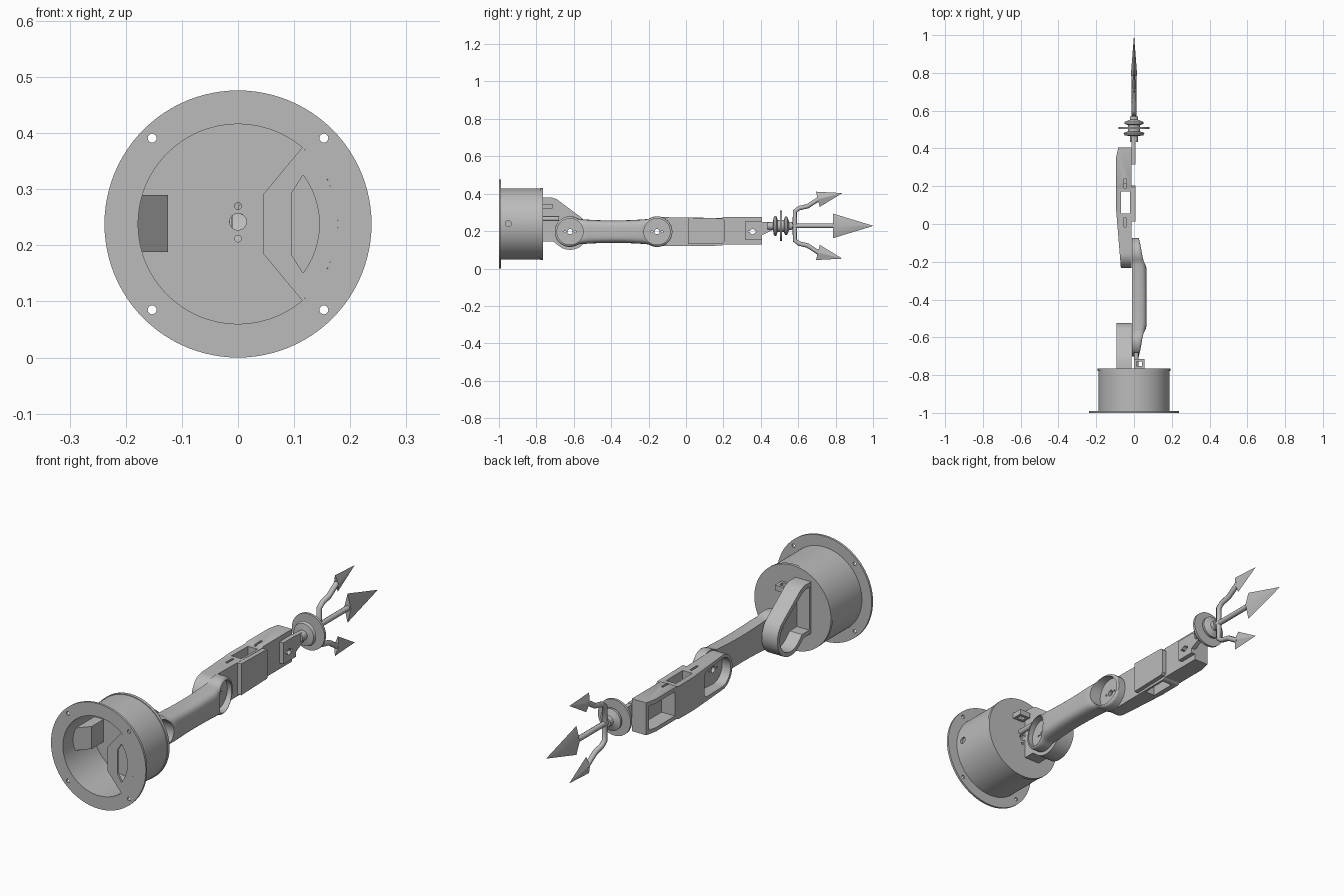
import bpy, bmesh
from math import sin, cos, pi, radians, sqrt
from mathutils import Vector

cube = bpy.data.objects.get("Cube")
if cube:
    bpy.data.objects.remove(cube, do_unlink=True)

grey = bpy.data.materials.new("plain grey")
grey.use_nodes = True
grey.diffuse_color = (0.5, 0.5, 0.5, 1)
grey.node_tree.nodes["Principled BSDF"].inputs["Base Color"].default_value = (0.5, 0.5, 0.5, 1)


def loft(name, rings):
    """Skin equal-sized rings of points and cap both ends."""
    bm = bmesh.new()
    rows = [[bm.verts.new(p) for p in ring] for ring in rings]
    n = len(rows[0])
    for a, b in zip(rows, rows[1:]):
        for i in range(n):
            j = (i + 1) % n
            bm.faces.new((a[i], a[j], b[j], b[i]))
    bm.faces.new(rows[0])
    bm.faces.new(rows[-1])
    bmesh.ops.recalc_face_normals(bm, faces=bm.faces)
    mesh = bpy.data.meshes.new(name)
    bm.to_mesh(mesh)
    bm.free()
    mesh.materials.append(grey)
    obj = bpy.data.objects.new(name, mesh)
    bpy.context.collection.objects.link(obj)
    return obj


def place(axis, t, p):
    return {"x": (t, p[0], p[1]), "y": (p[0], t, p[1]), "z": (p[0], p[1], t)}[axis]


def prism(name, axis, lo, hi, pts):
    return loft(name, [[place(axis, t, p) for p in pts] for t in (lo, hi)])


def box(name, x, y, z):
    return prism(name, "x", *x, [(y[0], z[0]), (y[1], z[0]), (y[1], z[1]), (y[0], z[1])])


def arc(cx, cy, r, start, end, n=24):
    angles = [radians(start + (end - start) * i / n) for i in range(n + 1)]
    return [(cx + r * cos(a), cy + r * sin(a)) for a in angles]


def lathe(name, axis, cx, cy, profile, n=32):
    return loft(name, [[place(axis, t, p) for p in arc(cx, cy, r, 0, 360, n)[:-1]]
                       for t, r in profile])


def cylinder(name, axis, cx, cy, r, lo, hi, n=32):
    return lathe(name, axis, cx, cy, [(lo, r), (hi, r)], n)


def cut(cutter, *targets):
    for obj in targets:
        mod = obj.modifiers.new("cut", "BOOLEAN")
        mod.operation, mod.solver, mod.object = "DIFFERENCE", "EXACT", cutter
        bpy.context.view_layer.objects.active = obj
        bpy.ops.object.modifier_apply(modifier=mod.name)
    bpy.data.objects.remove(cutter, do_unlink=True)


# Base: flanged cup, open at the front, closed by the lid
BZ = 0.238
base = lathe("base_cup", "y", 0, BZ, [
    (-0.785, 0.178), (-1, 0.178), (-1, 0.238), (-0.99, 0.238), (-0.99, 0.189),
    (-0.778, 0.189), (-0.778, 0.192), (-0.764, 0.192)], 96)
for sx in (-1, 1):
    for sz in (-1, 1):
        cut(cylinder("bolt", "y", sx * 0.153, BZ + sz * 0.153, 0.008, -1.1, -0.9, 16), base)
for dz, r in ((0.004, 0.015), (0.032, 0.006), (-0.026, 0.006)):
    cut(cylinder("lid_hole", "y", 0, BZ + dz, r, -0.9, -0.7, 16), base)
cut(cylinder("side_hole", "x", -0.95, 0.24, 0.016, 0.15, 0.25, 20), base)

# Flange tab with a D-shaped opening, and the wedge inside the cup
tab = prism("flange_tab", "y", -1, -0.99,
            arc(0, BZ, 0.178, -50, 50) + [(0.045, BZ + 0.053), (0.045, BZ - 0.053)])
cut(prism("d_opening", "y", -1.1, -0.9,
          arc(0, BZ, 0.145, -37, 37, 12) + [(0.095, BZ + 0.054), (0.095, BZ - 0.054)]), tab)
prism("inner_wedge", "z", 0.188, 0.29,
      [(-0.18, -0.93), (-0.125, -0.87), (-0.125, -0.78), (-0.18, -0.78)])

# Cable guide and pin on the lid
guide = box("cable_guide", (0, 0.055), (-0.77, -0.715), (0.32, 0.345))
cut(box("guide_hole", (0.013, 0.042), (-0.752, -0.728), (0.2, 0.5)), guide)
cylinder("lid_pin", "y", 0.012, 0.265, 0.012, -0.77, -0.68, 16)

# Shoulder bracket: hollow shell open towards -x
AZ, SHOULDER, ELBOW = 0.197, -0.62, -0.155
bracket = prism("shoulder_bracket", "x", -0.092, -0.014,
                [(-0.77, 0.38), (-0.72, 0.38), (-0.69, 0.37)]
                + arc(SHOULDER, AZ, 0.097, 48, -130) + [(-0.71, 0.145), (-0.77, 0.145)])
cut(prism("bracket_pocket", "x", -0.2, -0.03,
          [(-0.752, 0.36), (-0.725, 0.36), (-0.70, 0.35)]
          + arc(SHOULDER, AZ, 0.078, 48, -130) + [(-0.70, 0.165), (-0.752, 0.165)]), bracket)

# Upper arm: rounded dogbone whose thickness slopes off at both ends
R = 0.082
MID, HALF = (SHOULDER + ELBOW) / 2, (ELBOW - SHOULDER) / 2 + R
rings = []
for i in range(1, 64):
    y = MID - HALF * cos(pi * i / 64)
    h = max([sqrt(max(R * R - (y - c) ** 2, 0)) for c in (SHOULDER, ELBOW)])
    off = abs(y - MID)
    if off < HALF - R:
        h = max(h, 0.06 + 0.012 * (off / (HALF - R)) ** 2)
    ends = min(max((off - 0.15) / (HALF - 0.15), 0), 1)
    thick, power = 0.077 - 0.042 * ends, 0.5 - 0.35 * ends
    ring = []
    for k in range(25):
        a = pi * (k / 24 - 0.5)
        s = sin(a)
        ring.append((-0.01 + thick * max(cos(a), 0) ** power, y,
                     AZ + h * abs(s) ** power * (1 if s > 0 else -1)))
    rings.append(ring)
upper_arm = loft("upper_arm", rings)
for c in (SHOULDER, ELBOW):
    cut(cylinder("joint_recess", "x", c, AZ, 0.07, 0.006, 0.2, 48), upper_arm)

# Forearm: shell with open pockets on -x and a window through its middle
forearm = prism("forearm", "x", -0.095, -0.012,
                arc(ELBOW, AZ, 0.078, 90, 270, 32)
                + [(0.19, 0.122), (0.2, 0.128), (0.405, 0.128), (0.405, 0.275),
                   (0.2, 0.275), (0.19, 0.27)])
cut(prism("elbow_taper", "z", 0, 0.5,
          [(-0.2, 0.08), (-0.095, 0.08), (-0.068, -0.25), (-0.2, -0.25)]), forearm)
cut(prism("wrist_taper", "z", 0, 0.5,
          [(-0.2, 0.35), (-0.0955, 0.35), (-0.08, 0.42), (-0.2, 0.42)]), forearm)
cut(prism("elbow_pocket", "x", -0.2, -0.028,
          arc(ELBOW, AZ, 0.064, 90, 270) + [(-0.02, 0.14), (-0.005, 0.155),
                                            (-0.005, 0.24), (-0.02, 0.255)]), forearm)
cut(box("wrist_pocket", (-0.2, -0.028), (0.215, 0.388), (0.146, 0.256)), forearm)
cut(box("middle_window", (-0.07, -0.022), (0.055, 0.172), (0, 0.5)), forearm)
for y in (0.005, 0.21):
    cut(box("cable_slot", (-0.053, -0.043), (y - 0.02, y + 0.03), (0.25, 0.5)), forearm)

# Cover plate, wrist plate and the link to the hub
prism("forearm_cover", "x", -0.013, 0.008,
      [(0.012, 0.13), (0.195, 0.135), (0.205, 0.145), (0.205, 0.258),
       (0.195, 0.268), (0.012, 0.272)])
wrist = box("wrist_plate", (-0.013, 0.008), (0.315, 0.405), (0.155, 0.252))
prism("wrist_link", "x", -0.013, 0.008,
      [(0.4, 0.175), (0.46, 0.205), (0.46, 0.248), (0.4, 0.25)])

# Joint holes running through the stacked parts
for y, parts in ((SHOULDER, (bracket, upper_arm)), (ELBOW, (upper_arm, forearm)),
                 (0.355, (wrist, forearm))):
    near = 0.027 if y < 0 else 0.018
    for dy, r in ((0, 0.014), (near, 0.005), (-near, 0.005)):
        cut(cylinder("joint_hole", "x", y + dy, AZ, r, -0.3, 0.3, 16), *parts)

# Wrist hub: stacked discs
HZ = 0.228
lathe("wrist_hub", "y", 0, HZ, [
    (0.435, 0.02), (0.465, 0.022), (0.47, 0.05), (0.482, 0.055), (0.49, 0.032),
    (0.503, 0.032), (0.503, 0.082), (0.514, 0.082), (0.514, 0.032), (0.523, 0.032),
    (0.53, 0.05), (0.54, 0.05), (0.552, 0.022), (0.57, 0.02)], 48)


def rod(name, points):
    curve = bpy.data.curves.new(name, "CURVE")
    curve.dimensions, curve.bevel_depth, curve.bevel_resolution = "3D", 0.012, 2
    curve.use_fill_caps = True
    line = curve.splines.new("POLY")
    line.points.add(len(points) - 1)
    for point, (y, z) in zip(line.points, points):
        point.co = (0, y, z, 1)
    curve.materials.append(grey)
    bpy.context.collection.objects.link(bpy.data.objects.new(name, curve))


def spearhead(name, start, tip, half_width, half_depth):
    a, b = Vector((0, *start)), Vector((0, *tip))
    d = (b - a).normalized()
    side, out = Vector((0, -d.z, d.y)) * half_width, Vector((half_depth, 0, 0))
    loft(name, [[c + v * s for v in (side, out, -side, -out)]
                for c, s in ((a, 1), (b, 0.01))])


# Trident: straight centre prong and two mirrored bent prongs
rod("centre_prong", [(0.56, HZ), (0.8, HZ)])
spearhead("centre_head", (0.785, HZ), (1.0, HZ), 0.066, 0.017)
for label, s in (("upper", 1), ("lower", -1)):
    rod(label + "_prong", [(0.582, HZ), (0.582, HZ + s * 0.078), (0.605, HZ + s * 0.095),
                           (0.65, HZ + s * 0.105), (0.715, HZ + s * 0.147)])
    spearhead(label + "_head", (0.705, HZ + s * 0.142), (0.835, HZ + s * 0.175), 0.042, 0.012)

# Smooth shading with sharp edges kept
bpy.ops.object.select_all(action="DESELECT")
for obj in bpy.context.scene.objects:
    if obj.type == "MESH":
        obj.select_set(True)
        bpy.context.view_layer.objects.active = obj
bpy.ops.object.shade_smooth_by_angle(angle=radians(30))
